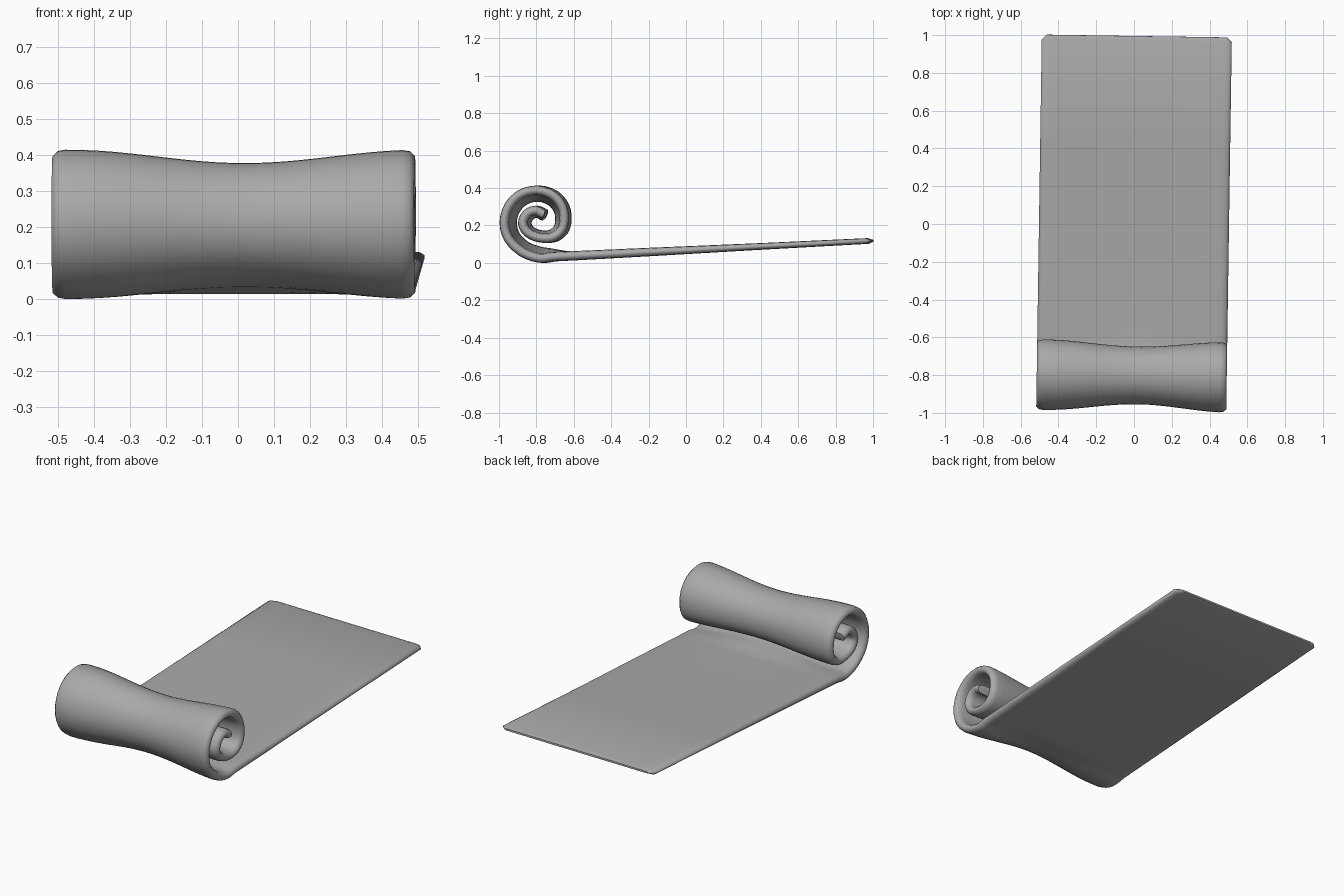
import bpy, bmesh, math
from mathutils import Vector

cube = bpy.data.objects.get("Cube")
if cube:
    bpy.data.objects.remove(cube, do_unlink=True)

# Material
paper = bpy.data.materials.new("grey paper")
paper.use_nodes = True
grey = (0.4, 0.4, 0.4, 1)
paper.diffuse_color = grey
bsdf = next(n for n in paper.node_tree.nodes if n.type == 'BSDF_PRINCIPLED')
bsdf.inputs["Base Color"].default_value = grey

# Side path of the sheet centre (y, z): flat tail, then the spiral roll
TAIL = [(0.995, 0.121), (0.97, 0.12), (0.4, 0.091), (-0.2, 0.061), (-0.6, 0.041)]
ROLL = [(-0.7, 0.036), (-0.78, 0.028), (-0.87, 0.06), (-0.942, 0.13), (-0.966, 0.22),
        (-0.94, 0.31), (-0.875, 0.372), (-0.79, 0.392), (-0.705, 0.365), (-0.655, 0.305),
        (-0.643, 0.235), (-0.66, 0.175), (-0.71, 0.138), (-0.78, 0.138), (-0.84, 0.165),
        (-0.867, 0.215), (-0.845, 0.265), (-0.8, 0.284), (-0.765, 0.268), (-0.748, 0.262)]
CENTRE = Vector((-0.79, 0.215))
HALF_WIDTH = 0.503
SUB = 3


def spline(p0, p1, p2, p3, t):
    return 0.5 * (2 * p1 + (p2 - p0) * t + (2 * p0 - 5 * p1 + 4 * p2 - p3) * t * t
                  + (3 * p1 - p0 - 3 * p2 + p3) * t ** 3)


def side_path():
    """Straight tail followed by the smoothed roll."""
    tail = [Vector(p) for p in TAIL]
    roll = [tail[-1]] + [Vector(p) for p in ROLL]
    rows = tail[:-1]
    last = len(roll) - 1
    for i in range(last):
        before = roll[i - 1] if i else 2 * roll[0] - roll[1]
        after = roll[i + 2] if i + 2 <= last else roll[last]
        rows += [spline(before, roll[i], roll[i + 1], after, k / SUB) for k in range(SUB)]
    return rows + [roll[-1]]


def columns():
    """Positions across the sheet with the share of full thickness at each."""
    edge = [(-1, 0.3), (-0.972, 0.85), (-0.93, 1)]
    middle = [(-0.93 + 1.86 * k / 20, 1) for k in range(1, 20)]
    return edge + middle + [(-s, f) for s, f in reversed(edge)]


def smooth(t):
    t = min(max(t, 0), 1)
    return t * t * (3 - 2 * t)


def waist(x):
    """Pinch in the middle of the roll."""
    t = min(abs(x - 0.03) / 0.49, 1)
    return 0.105 * (1 + math.cos(math.pi * t))


rows = side_path()
cols = columns()
n = len(rows)
bm = bmesh.new()
rings = []
for i, p in enumerate(rows):
    tangent = (rows[min(i + 1, n - 1)] - rows[max(i - 1, 0)]).normalized()
    normal = Vector((tangent.y, -tangent.x))
    # Thickness grows toward the roll; both free ends are rounded
    half = 0.015 + 0.01 * smooth((0.97 - p.x) / 1.75)
    width = HALF_WIDTH
    if i in (0, n - 1):
        half *= 0.35
        width -= 0.025
    rolled = 1 if i > len(TAIL) + 2 * SUB else smooth((-0.6 - p.x) / 0.2)

    def side(sign):
        verts = []
        for s, share in cols:
            x = s * width
            q = CENTRE + (p - CENTRE) * (1 - rolled * waist(x))
            q = q + normal * (half * share * sign)
            # The whole sheet is turned very slightly
            verts.append(bm.verts.new((x + 0.015 * q.x, q.x - 0.015 * x, q.y)))
        return verts

    rings.append(side(1) + side(-1)[::-1])

for a, b in zip(rings, rings[1:]):
    for k in range(len(a)):
        m = (k + 1) % len(a)
        bm.faces.new((a[k], a[m], b[m], b[k]))
# Strips closing the free ends
for ring in (rings[0], rings[-1]):
    for k in range(len(cols) - 1):
        bm.faces.new((ring[k], ring[k + 1], ring[-2 - k], ring[-1 - k]))
bmesh.ops.recalc_face_normals(bm, faces=bm.faces)

mesh = bpy.data.meshes.new("rolled_sheet")
bm.to_mesh(mesh)
bm.free()
mesh.materials.append(paper)
sheet = bpy.data.objects.new("rolled_sheet", mesh)
bpy.context.scene.collection.objects.link(sheet)

# Rest it on the ground
low = min(v.co.z for v in mesh.vertices)
for v in mesh.vertices:
    v.co.z -= low

bpy.context.view_layer.objects.active = sheet
sheet.select_set(True)
bpy.ops.object.shade_smooth_by_angle(angle=math.radians(60))
